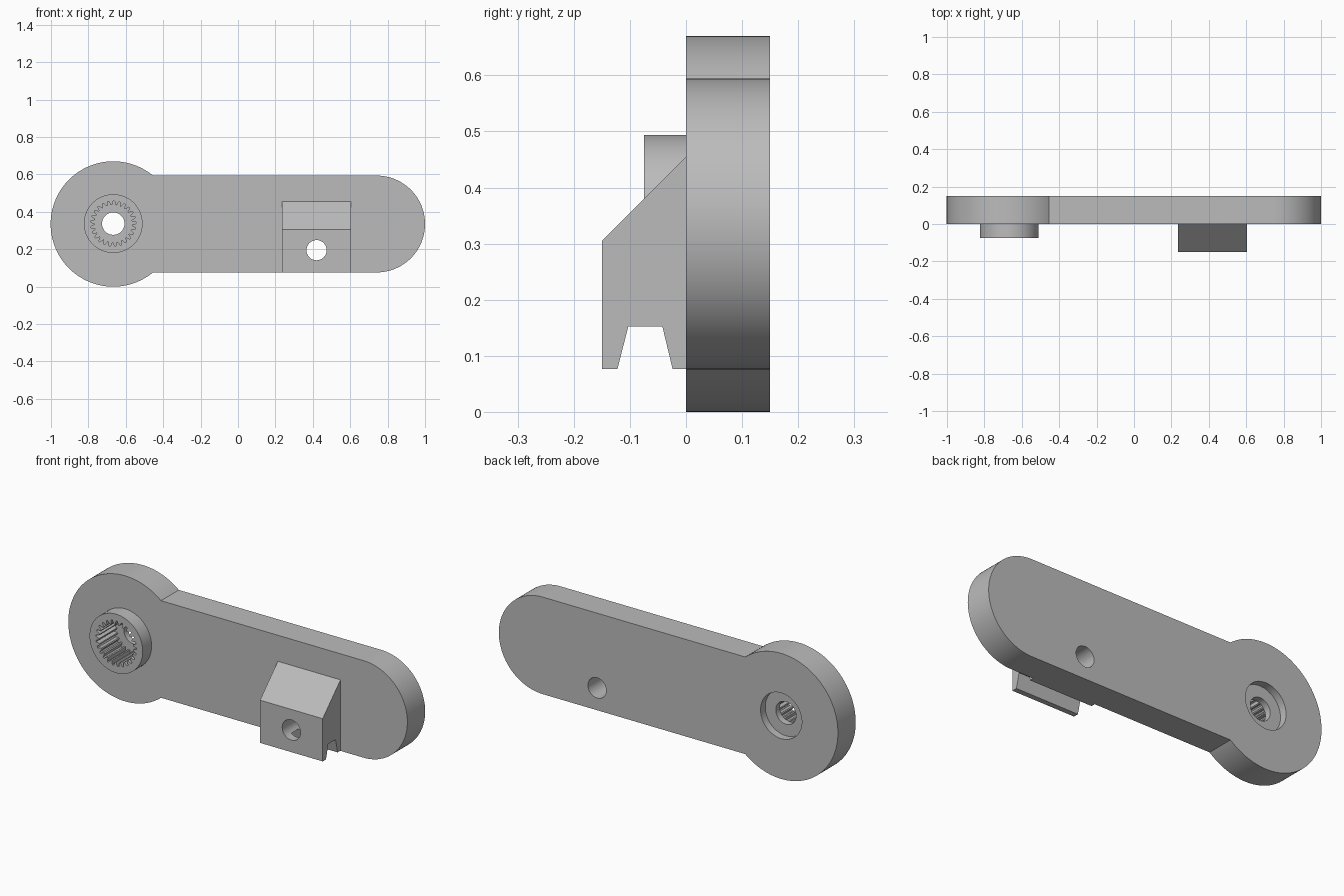
import bpy, bmesh
from math import sin, cos, pi, radians, asin

if "Cube" in bpy.data.objects:
    bpy.data.objects.remove(bpy.data.objects["Cube"])

grey = bpy.data.materials.new("light grey")
grey.use_nodes = True
colour = (0.5, 0.5, 0.5, 1)
grey.diffuse_color = colour
grey.node_tree.nodes["Principled BSDF"].inputs["Base Color"].default_value = colour

HUB_X, MID_Z, HUB_R = -0.667, 0.335, 0.335
END_R = 0.259
PIN_X, PIN_Z = 0.42, 0.195


def prism(name, points, depth, axis):
    """Extrude a closed profile of 3D points by depth along an axis (0 = x, 1 = y)."""
    bm = bmesh.new()
    face = bm.faces.new([bm.verts.new(p) for p in points])
    step = [0, 0, 0]
    step[axis] = depth
    top = bmesh.ops.extrude_face_region(bm, geom=[face])["geom"]
    bmesh.ops.translate(bm, vec=step, verts=[v for v in top if isinstance(v, bmesh.types.BMVert)])
    bmesh.ops.recalc_face_normals(bm, faces=bm.faces)
    mesh = bpy.data.meshes.new(name)
    bm.to_mesh(mesh)
    bm.free()
    mesh.materials.append(grey)
    obj = bpy.data.objects.new(name, mesh)
    bpy.context.collection.objects.link(obj)
    return obj


def arc(x, z, r, start, end, n, y=0):
    return [(x + r * cos(a), y, z + r * sin(a))
            for a in (start + (end - start) * i / n for i in range(n + 1))]


def disc(name, x, z, r, y0, y1, n=64):
    return prism(name, arc(x, z, r, 0, 2 * pi, n, y0)[:-1], y1 - y0, 1)


def cut(obj, cutters):
    bpy.context.view_layer.objects.active = obj
    for c in cutters:
        mod = obj.modifiers.new("cut", 'BOOLEAN')
        mod.operation, mod.solver, mod.object = 'DIFFERENCE', 'EXACT', c
        bpy.ops.object.modifier_apply(modifier=mod.name)


# Arm plate: round hub running into a bar with a rounded end
neck = asin(END_R / HUB_R)
outline = (arc(1 - END_R, MID_Z, END_R, -pi / 2, pi / 2, 48)
           + arc(HUB_X, MID_Z, HUB_R, neck, 2 * pi - neck, 96))
arm = prism("arm_plate", outline, 0.15, 1)

# Raised collar around the toothed socket
collar = disc("socket_collar", HUB_X, MID_Z + 0.002, 0.157, -0.075, 0)

# Clip block with a sloped top and a tapered slot underneath
profile = [(0, 0.455), (-0.15, 0.305), (-0.15, 0.077), (-0.122, 0.077),
           (-0.103, 0.152), (-0.042, 0.152), (-0.024, 0.077), (0, 0.077)]
block = prism("clip_block", [(0.235, y, z) for y, z in profile], 0.37, 0)

# Cutters: toothed socket, screw hole, rear recess and pin hole
TEETH = 25
ring = []
for i in range(TEETH * 4):
    a = 2 * pi * i / (TEETH * 4)
    r = 0.121 if i % 4 < 2 else 0.1
    ring.append((HUB_X + r * cos(a), -0.1, MID_Z + 0.002 + r * sin(a)))
socket = prism("socket_cutter", ring, 0.175, 1)
screw = disc("screw_cutter", HUB_X, MID_Z + 0.002, 0.06, -0.1, 0.2)
recess = disc("recess_cutter", HUB_X, MID_Z + 0.002, 0.122, 0.11, 0.2)
pin = disc("pin_cutter", PIN_X, PIN_Z, 0.054, -0.2, 0.2, 48)

cut(arm, [socket, screw, recess, pin])
cut(collar, [socket])
cut(block, [pin])

for helper in (socket, screw, recess, pin):
    bpy.data.objects.remove(helper)

# Smooth round walls, keep edges and teeth crisp
for obj in (arm, collar, block):
    bpy.ops.object.select_all(action='DESELECT')
    obj.select_set(True)
    bpy.context.view_layer.objects.active = obj
    bpy.ops.object.shade_smooth_by_angle(angle=radians(25))
